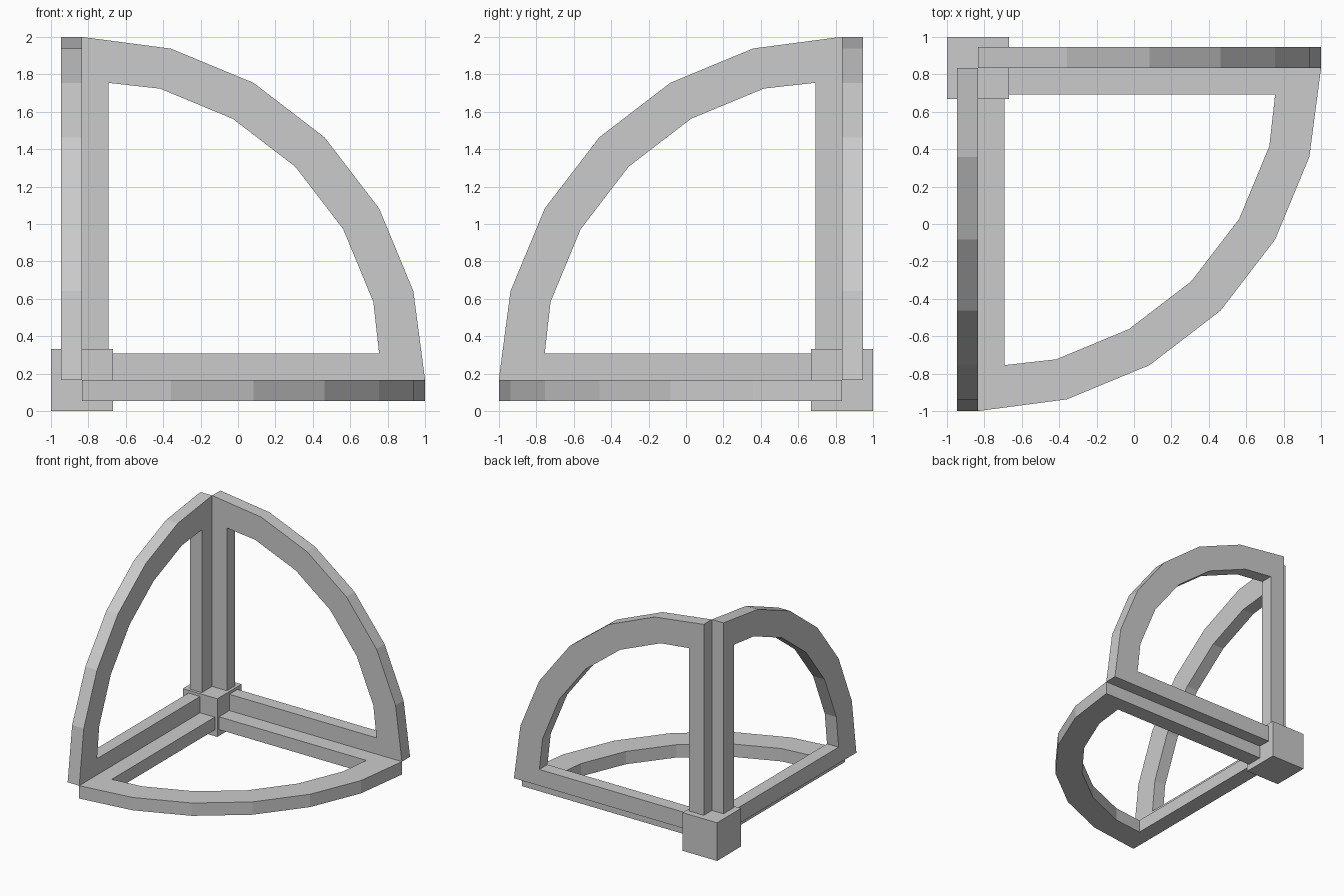
import bpy, bmesh, math
from mathutils import Vector

if "Cube" in bpy.data.objects:
    bpy.data.objects.remove(bpy.data.objects["Cube"])

C = Vector((-0.8335, 0.8335, 0.1665))   # shared corner of the three frames
R_OUT, R_IN, BAR, THICK = 1.8335, 1.612, 0.142, 0.112
END = 1.588                             # where the inner arc meets the straight bars
X, Y, Z = Vector((1, 0, 0)), Vector((0, -1, 0)), Vector((0, 0, 1))


def arc(radius, start, stop):
    return [(radius * math.cos(math.radians(a)), radius * math.sin(math.radians(a)))
            for a in range(start, stop + 1, 15)]


def finish(name, bm):
    bmesh.ops.recalc_face_normals(bm, faces=bm.faces)
    mesh = bpy.data.meshes.new(name)
    bm.to_mesh(mesh)
    bm.free()
    bpy.context.collection.objects.link(bpy.data.objects.new(name, mesh))


# Quarter-circle frame in the u-v plane, thickened away from the interior
def quarter_frame(name, u, v, inward):
    outer = [(0, 0)] + arc(R_OUT, 0, 90)
    inner = [(BAR, BAR), (END, BAR)] + arc(R_IN, 15, 75) + [(BAR, END)]
    bm = bmesh.new()
    loops = [[bm.verts.new(C + u * a + v * b - inward * d) for a, b in profile]
             for profile, d in ((outer, 0), (inner, 0), (inner, THICK), (outer, THICK))]
    n = len(outer)
    for k in range(4):
        p, q = loops[k], loops[(k + 1) % 4]
        for i in range(n):
            j = (i + 1) % n
            bm.faces.new((p[i], p[j], q[j], q[i]))
    finish(name, bm)


quarter_frame("back_frame", X, Z, Y)
quarter_frame("side_frame", Y, Z, X)
quarter_frame("floor_frame", X, Y, Z)

# Cube joining the frames at the corner
bm = bmesh.new()
bmesh.ops.create_cube(bm, size=0.333)
bmesh.ops.translate(bm, verts=bm.verts, vec=C)
finish("corner_block", bm)
